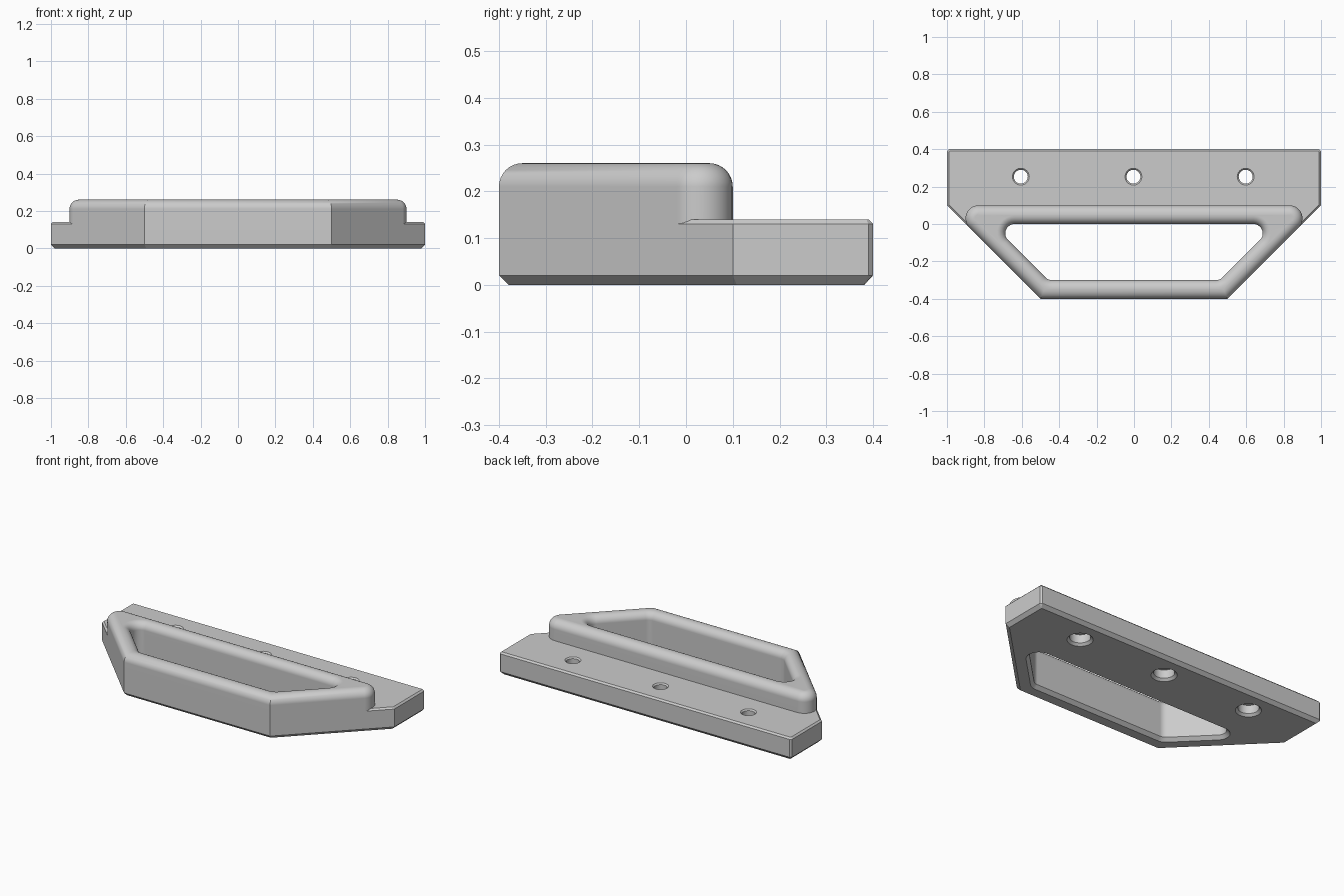
import bpy, bmesh
from math import sin, cos, pi, radians, tau
from mathutils import Vector

cube = bpy.data.objects.get("Cube")
if cube:
    bpy.data.objects.remove(cube)

grey = bpy.data.materials.new("plain_grey")
grey.use_nodes = True
grey.diffuse_color = (0.6, 0.6, 0.6, 1)
grey.node_tree.nodes["Principled BSDF"].inputs["Base Color"].default_value = (0.6, 0.6, 0.6, 1)


def outline(corners, radii, inset, z, steps):
    """Counter-clockwise polygon moved inward by inset, with rounded corners."""
    pts = [Vector(c) for c in corners]
    ring = []
    for i, p in enumerate(pts):
        a = (p - pts[i - 1]).normalized()
        b = (pts[(i + 1) % len(pts)] - p).normalized()
        n1, n2 = Vector((-a.y, a.x)), Vector((-b.y, b.x))
        miter = (n1 + n2) / (1 + n1.dot(n2))
        centre = p + miter * max(inset, radii[i])
        r = max(radii[i] - inset, 0)
        turn = n1.angle(n2)
        for k in range(steps + 1):
            t = turn * k / steps
            c, s = cos(t), sin(t)
            d = Vector((-n1.x * c + n1.y * s, -n1.x * s - n1.y * c))
            q = centre + d * r
            ring.append((q.x, q.y, z))
    return ring


def circle(x, y, r, z, n=40):
    return [(x + r * cos(tau * i / n), y + r * sin(tau * i / n), z) for i in range(n)]


def loft(name, rings, closed=False):
    """Skin a stack of rings, either capped or joined back to the first."""
    bm = bmesh.new()
    loops = [[bm.verts.new(p) for p in ring] for ring in rings]
    n = len(loops[0])
    pairs = list(zip(loops, loops[1:]))
    if closed:
        pairs.append((loops[-1], loops[0]))
    else:
        bm.faces.new(loops[0][::-1])
        bm.faces.new(loops[-1])
    for lo, hi in pairs:
        for i in range(n):
            j = (i + 1) % n
            bm.faces.new((lo[i], lo[j], hi[j], hi[i]))
    bmesh.ops.remove_doubles(bm, verts=bm.verts, dist=1e-5)
    bmesh.ops.recalc_face_normals(bm, faces=bm.faces)
    mesh = bpy.data.meshes.new(name)
    bm.to_mesh(mesh)
    bm.free()
    obj = bpy.data.objects.new(name, mesh)
    bpy.context.collection.objects.link(obj)
    mesh.materials.append(grey)
    return obj


def select(obj):
    bpy.ops.object.select_all(action='DESELECT')
    obj.select_set(True)
    bpy.context.view_layer.objects.active = obj


def finish(obj):
    select(obj)
    bpy.ops.object.shade_smooth_by_angle(angle=radians(30))
    mod = obj.modifiers.new("clean_shading", 'WEIGHTED_NORMAL')
    mod.keep_sharp = True


# Handle: trapezoid frame with chamfered foot and rounded top
outer = [(-0.5, -0.4), (0.5, -0.4), (1, 0.1), (-1, 0.1)]
inner = [(-0.459, -0.3), (0.459, -0.3), (0.759, 0), (-0.759, 0)]
outer_r, inner_r = [0, 0, 0.07, 0.07], [0.05] * 4
top, foot, steps = 0.26, 0.02, 10
arc = [pi / 2 * k / 8 for k in range(9)]


def side(corners, radii, sign, r):
    profile = [(foot, 0), (0, foot)]
    profile += [(r - r * cos(t), top - r + r * sin(t)) for t in arc]
    return [outline(corners, radii, sign * d, z, steps) for d, z in profile]


handle = loft("handle_frame",
              side(outer, outer_r, 1, 0.05) + side(inner, inner_r, -1, 0.045)[::-1],
              closed=True)
finish(handle)

# Mounting plate: its front edge is buried inside the handle's rear bar
half = [(0.8, 0.04), (0.87, -0.03), (1, 0.1), (1, 0.39), (0.99, 0.4)]
plate_shape = half + [(-x, y) for x, y in reversed(half)]
sharp = [0] * len(plate_shape)
plate = loft("mounting_plate", [outline(plate_shape, sharp, d, z, 1) for d, z in
                                [(0.02, 0), (0, 0.02), (0, 0.13), (0.01, 0.14)]])

# Screw holes: chamfered through holes with a counterbore underneath
bore = [(0.077, -0.005), (0.058, 0.014), (0.058, 0.065),
        (0.037, 0.065), (0.037, 0.132), (0.05, 0.145)]
for x in (-0.605, -0.003, 0.597):
    cutter = loft("hole_cutter", [circle(x, 0.253, r, z) for r, z in bore])
    cutter.hide_render = True
    cut = plate.modifiers.new("screw_hole", 'BOOLEAN')
    cut.operation, cut.solver, cut.object = 'DIFFERENCE', 'EXACT', cutter
    select(plate)
    bpy.ops.object.modifier_apply(modifier=cut.name)
    bpy.data.objects.remove(cutter)
finish(plate)
